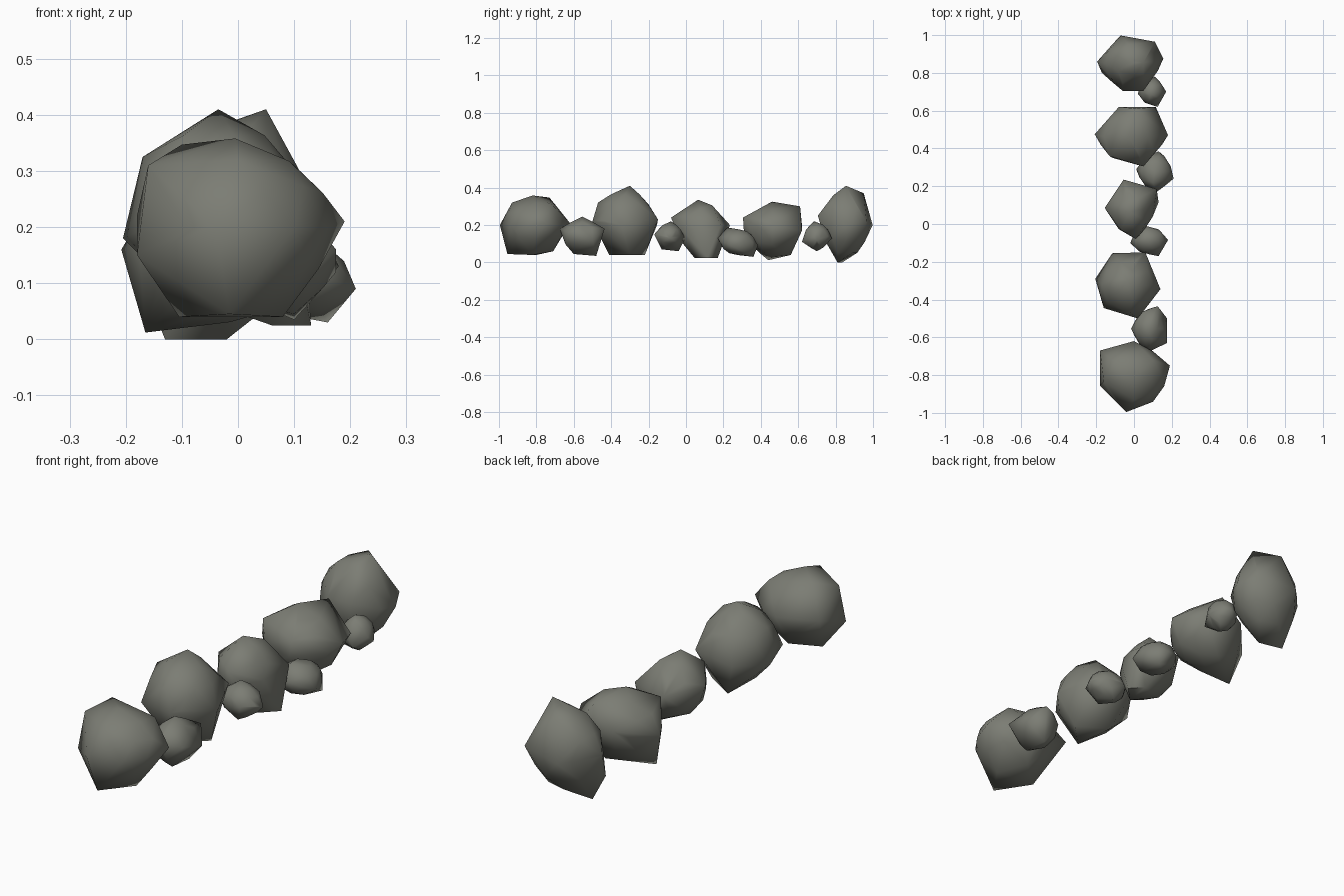
import bpy, bmesh, math
from mathutils import Vector

stone = bpy.data.materials.new("grey stone")
stone.diffuse_color = (0.20, 0.205, 0.175, 1)


def hull_object(name, points):
    """Convex boulder around a cloud of points."""
    bm = bmesh.new()
    for p in points:
        bm.verts.new(p)
    res = bmesh.ops.convex_hull(bm, input=bm.verts[:])
    junk = {g for g in res["geom_interior"] + res["geom_unused"] if isinstance(g, bmesh.types.BMVert)}
    bmesh.ops.delete(bm, geom=list(junk), context='VERTS')
    bmesh.ops.recalc_face_normals(bm, faces=bm.faces[:])
    me = bpy.data.meshes.new(name)
    bm.to_mesh(me)
    bm.free()
    me.materials.append(stone)
    ob = bpy.data.objects.new(name, me)
    bpy.context.collection.objects.link(ob)
    bpy.ops.object.select_all(action='DESELECT')
    ob.select_set(True)
    bpy.context.view_layer.objects.active = ob
    bpy.ops.object.shade_smooth_by_angle(angle=math.radians(65))


def ball():
    bm = bmesh.new()
    bmesh.ops.create_icosphere(bm, subdivisions=2, radius=1)
    pts = [v.co.copy() for v in bm.verts]
    bm.free()
    return pts


def rock(name, corners, fill=0.88):
    """Rounded core fitted to the corners' box, plus the protruding corners."""
    lo = Vector([min(p[i] for p in corners) for i in range(3)])
    hi = Vector([max(p[i] for p in corners) for i in range(3)])
    c, h = (lo + hi) / 2, (hi - lo) / 2
    core = [c + Vector([d[i] * h[i] * fill for i in range(3)]) for d in ball()]
    hull_object(name, core + [Vector(p) for p in corners])


# Large boulders, front to back
rock("boulder_front", [(-.04, -.995, .2), (-.18, -.855, .15), (-.18, -.67, .22), (0, -.62, .21), (.19, -.75, .21),
                       (.12, -.91, .17), (-.005, -.82, .358), (-.1, -.73, .347), (-.16, -.835, .31), (.1, -.72, .31),
                       (0, -.93, .32), (-.015, -.955, .045), (-.105, -.8, .04), (.08, -.82, .04), (0, -.71, .06)])
rock("boulder_second", [(-.205, -.29, .18), (-.115, -.155, .2), (.06, -.15, .23), (.14, -.345, .2), (.02, -.5, .22),
                        (-.16, -.445, .2), (-.17, -.32, .325), (-.02, -.47, .32), (-.035, -.3, .41),
                        (-.03, -.41, .04), (.08, -.3, .04), (-.05, -.22, .04)])
rock("boulder_middle", [(-.055, .235, .2), (.12, .185, .2), (.13, .115, .025), (.08, .17, .025), (.06, .045, .025),
                        (.01, -.08, .24), (-.155, .085, .22), (-.07, -.03, .26), (-.02, .065, .335),
                        (.03, .14, .305)], 0.82)
rock("boulder_fourth", [(-.208, .475, .16), (-.08, .62, .2), (.115, .62, .17), (.18, .47, .2), (.05, .305, .24),
                        (.03, .31, .16), (-.13, .36, .27), (-.13, .365, .17), (-.03, .46, .325), (.015, .61, .3),
                        (-.165, .44, .012), (0, .56, .04)])
rock("boulder_back", [(-.195, .86, .22), (-.07, .998, .2), (.11, .965, .22), (.155, .875, .2), (.05, .705, .25),
                      (-.06, .705, .25), (.05, .855, .41), (-.13, .835, 0), (-.17, .8, .1), (-.02, .81, 0),
                      (-.03, .95, .37)])

# Small stones filling the gaps on the right side
rock("pebble_front", [(-.015, -.555, .15), (.125, -.435, .18), (.175, -.5, .12), (.175, -.63, .16),
                      (.08, -.675, .18), (.08, -.555, .245), (.1, -.48, .035), (.1, -.6, .045)])
rock("pebble_second", [(-.02, -.1, .13), (.04, -.005, .13), (.18, -.085, .13), (.13, -.17, .15),
                       (.07, -.08, .22), (.08, -.04, .06), (.09, -.13, .07)])
rock("pebble_third", [(.012, .29, .1), (.13, .385, .09), (.21, .24, .09), (.12, .17, .13),
                      (.1, .22, .187), (.16, .36, .03)])
rock("pebble_back", [(.02, .69, .14), (.11, .78, .13), (.17, .7, .12), (.125, .62, .11),
                     (.09, .685, .22), (.1, .7, .06)])
